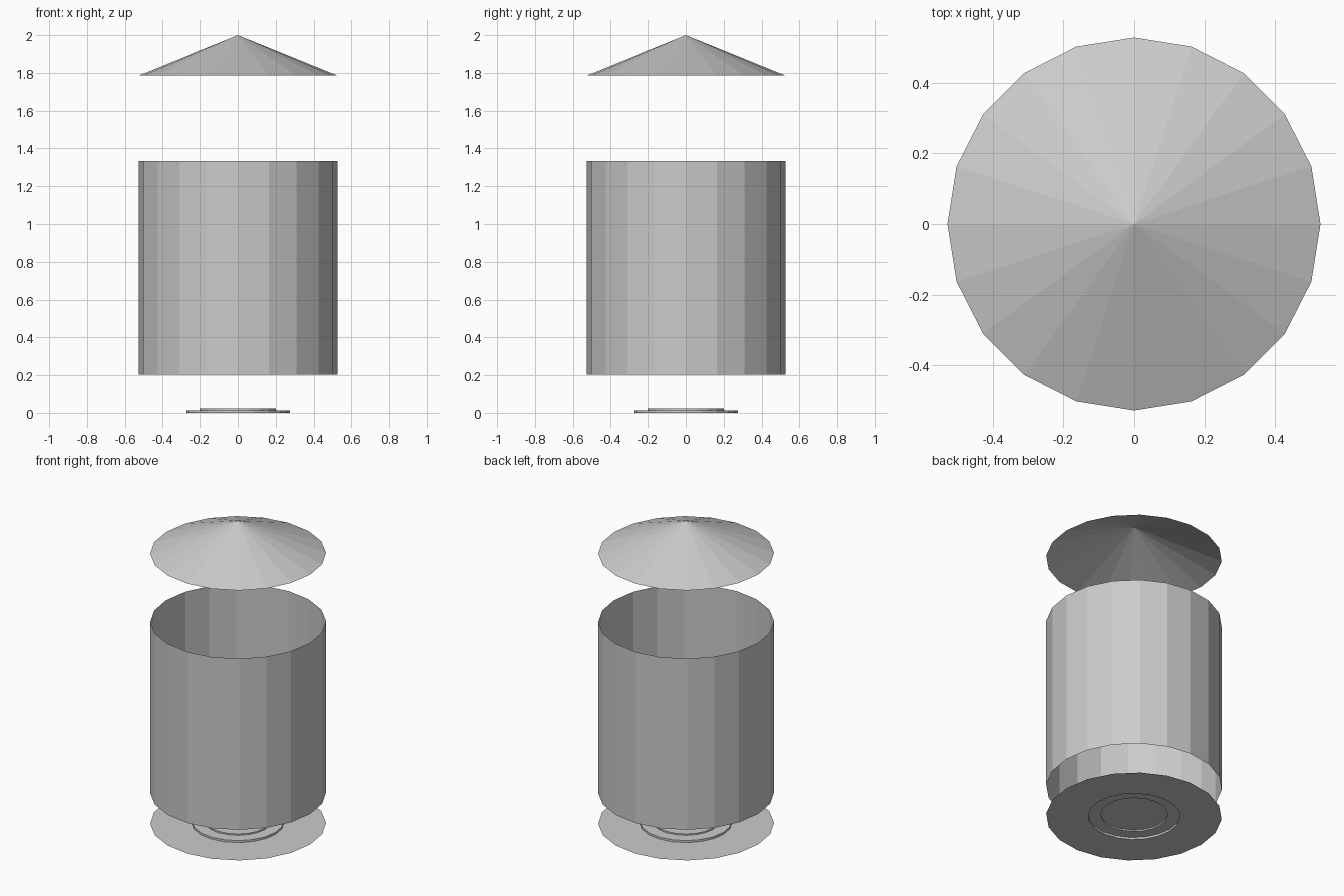
import bpy, bmesh
from math import cos, sin, tau

if "Cube" in bpy.data.objects:
    bpy.data.objects.remove(bpy.data.objects["Cube"])

SIDES = 20
R = 0.5275


def lathe(name, profile):
    """Spin a (radius, z) profile into an open, flat-faced shell."""
    bm = bmesh.new()
    rings = []
    for r, z in profile:
        if r == 0:
            rings.append([bm.verts.new((0, 0, z))] * SIDES)
        else:
            rings.append([bm.verts.new((r * cos(tau * i / SIDES), r * sin(tau * i / SIDES), z))
                          for i in range(SIDES)])
    for a, b in zip(rings, rings[1:]):
        for i in range(SIDES):
            j = (i + 1) % SIDES
            corners = [a[i], a[j], b[j], b[i]]
            bm.faces.new(list(dict.fromkeys(corners)))
    mesh = bpy.data.meshes.new(name)
    bm.to_mesh(mesh)
    bm.free()
    obj = bpy.data.objects.new(name, mesh)
    bpy.context.collection.objects.link(obj)
    return obj


# Thin base plate with two shallow raised steps
lathe("stepped_base", [(R, 0), (0.275, 0), (0.275, 0.013), (0.2, 0.013), (0.2, 0.022), (0, 0.022)])

# Open-ended tube body
lathe("tube_body", [(R, 0.202), (R, 1.334)])

# Open cone cap floating above
lathe("cone_cap", [(R, 1.785), (0, 2.0)])
